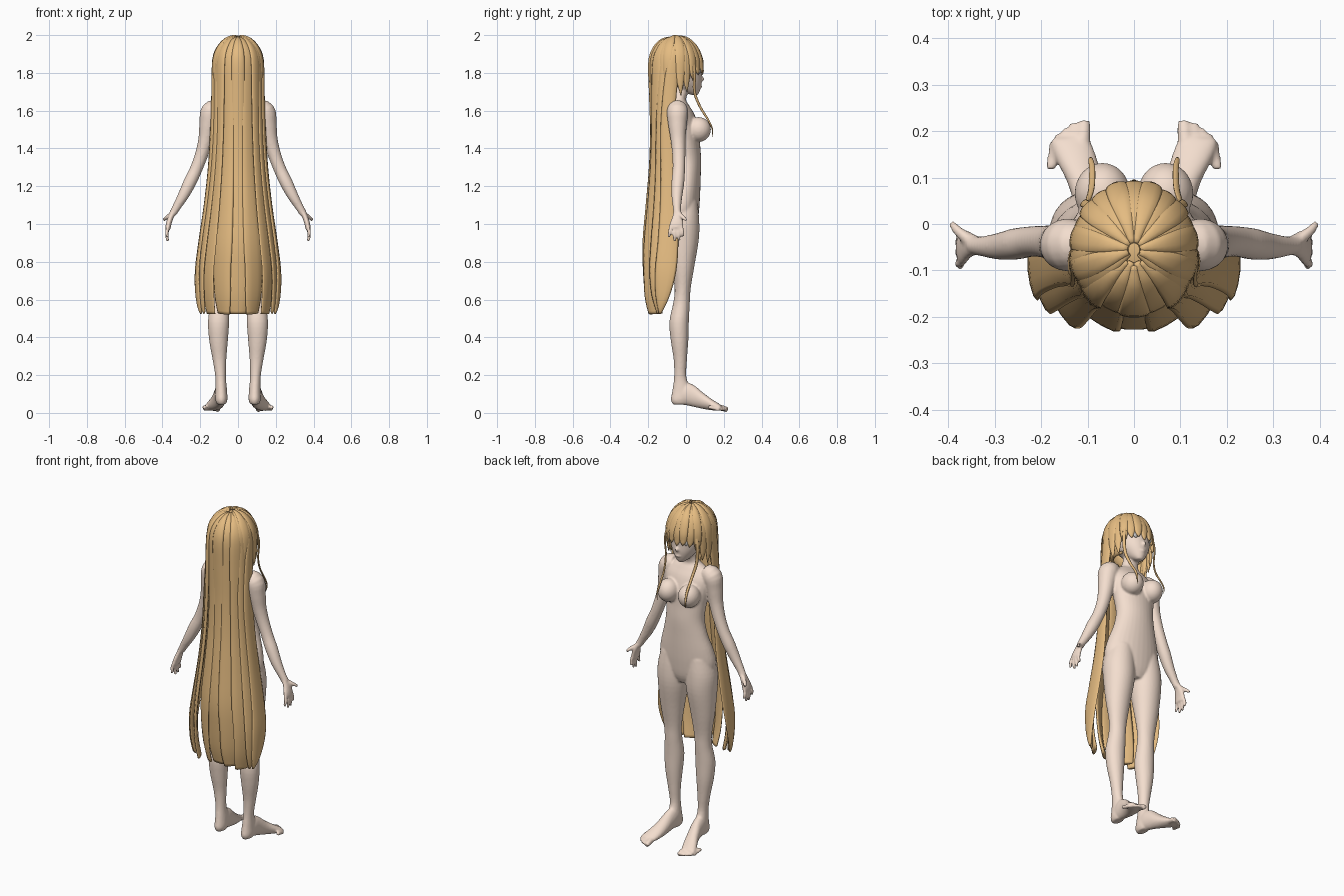
import bpy, bmesh, math
from mathutils import Vector as V, Matrix

def mat(name, col):
    m = bpy.data.materials.new(name)
    m.diffuse_color = (*col, 1)
    return m

SKIN = mat("skin", (0.90, 0.73, 0.62))
HAIR = mat("hair", (0.78, 0.50, 0.22))
EYE = mat("eye_white", (0.85, 0.85, 0.85))
IRIS = mat("iris", (0.45, 0.36, 0.28))

def spline(rows, n=4):
    """Catmull-Rom through rows of numbers."""
    out, k = [], len(rows)
    for i in range(k - 1):
        a, b, c, d = rows[max(i - 1, 0)], rows[i], rows[i + 1], rows[min(i + 2, k - 1)]
        for j in range(n):
            t = j / n
            out.append([0.5 * (2 * q + (r - p) * t + (2 * p - 5 * q + 4 * r - s) * t * t
                        + (3 * q - p - 3 * r + s) * t ** 3) for p, q, r, s in zip(a, b, c, d)])
    return out + [list(rows[-1])]

def loft(bm, rings, seg=24):
    """Closed skin over rings (centre, u axis, v axis)."""
    prev = None
    for i, (c, u, v) in enumerate(rings):
        ring = [bm.verts.new(c + u * math.cos(a) + v * math.sin(a))
                for a in (2 * math.pi * k / seg for k in range(seg))]
        if prev:
            for k in range(seg):
                bm.faces.new((prev[k], prev[(k + 1) % seg], ring[(k + 1) % seg], ring[k]))
        if i in (0, len(rings) - 1):
            bm.faces.new(ring)
        prev = ring

def stack(bm, rows, seg=32):
    """Horizontal rings: x centre, z, x radius, back y, front y."""
    loft(bm, [(V((x, (b + f) / 2, z)), V((rx, 0, 0)), V((0, (f - b) / 2, 0)))
              for x, z, rx, b, f in spline(rows)], seg)

def tube(bm, rows, seg=16):
    """Round limb: x, y, z, radius."""
    p = spline(rows)
    rings = []
    for i, q in enumerate(p):
        t = V(p[min(i + 1, len(p) - 1)][:3]) - V(p[max(i - 1, 0)][:3])
        u = t.cross(V((0.02, 1, 0.01))).normalized()
        rings.append((V(q[:3]), u * q[3], t.cross(u).normalized() * q[3]))
    loft(bm, rings, seg)

def ball(bm, c, r):
    bmesh.ops.create_uvsphere(bm, u_segments=28, v_segments=18, radius=1,
                              matrix=Matrix.Translation(c) @ Matrix.Diagonal((*r, 1)))

def finish(bm, name, m):
    bmesh.ops.recalc_face_normals(bm, faces=bm.faces)
    me = bpy.data.meshes.new(name)
    bm.to_mesh(me)
    bm.free()
    for p in me.polygons:
        p.use_smooth = True
    me.materials.append(m)
    ob = bpy.data.objects.new(name, me)
    bpy.context.collection.objects.link(ob)
    return ob

# ---- body: overlapping forms fused by a voxel remesh ----
bm = bmesh.new()
# torso and neck
stack(bm, [(0, .95, .07, -.06, .04), (0, 1.0, .15, -.10, .06), (0, 1.08, .175, -.115, .07),
           (0, 1.16, .163, -.10, .075), (0, 1.25, .135, -.075, .078), (0, 1.34, .117, -.07, .08),
           (0, 1.42, .123, -.08, .075), (0, 1.50, .135, -.095, .07), (0, 1.58, .14, -.10, .045),
           (0, 1.63, .105, -.09, .015), (0, 1.66, .058, -.08, 0), (0, 1.71, .042, -.07, .015),
           (0, 1.78, .042, -.07, .02)])
# head and nose
stack(bm, [(0, 1.682, .016, .035, .062), (0, 1.705, .042, -.03, .074), (0, 1.75, .075, -.09, .083),
           (0, 1.80, .095, -.12, .084), (0, 1.86, .105, -.14, .087), (0, 1.92, .09, -.13, .07),
           (0, 1.96, .05, -.09, .03)])
ball(bm, (0, .084, 1.768), (.009, .016, .012))
ball(bm, (0, .079, 1.727), (.018, .006, .006))
for s in (-1, 1):
    ball(bm, (s * .068, .066, 1.50), (.06, .066, .066))           # chest
    ball(bm, (s * .10, -.05, 1.81), (.012, .022, .035))           # ear
    ball(bm, (s * .08, -.06, 1.03), (.085, .07, .09))             # seat
    # leg
    stack(bm, [(s * .085, 1.12, .07, -.08, .06), (s * .092, 1.02, .088, -.105, .07),
               (s * .094, .92, .086, -.10, .068), (s * .10, .78, .07, -.078, .045),
               (s * .10, .66, .053, -.06, .025), (s * .10, .58, .049, -.068, .02),
               (s * .103, .48, .056, -.088, .015), (s * .103, .38, .049, -.08, .012),
               (s * .098, .28, .036, -.065, .005), (s * .092, .19, .028, -.063, .002),
               (s * .089, .12, .031, -.072, .025), (s * .088, .07, .032, -.08, .02),
               (s * .088, .045, .022, -.07, .01)])
    # foot: x, y, z centre, half width, half height
    foot = [(.088, -.06, .07, .026, .028), (.09, -.01, .10, .033, .058), (.095, .04, .09, .034, .058),
            (.106, .09, .064, .038, .043), (.122, .135, .044, .044, .030), (.134, .17, .032, .044, .02),
            (.138, .185, .027, .038, .014)]
    loft(bm, [(V((s * x, y, z)), V((w, 0, 0)), V((0, 0, h))) for x, y, z, w, h in spline(foot)])
    # toes
    for x, y, r in ((.108, .213, .017), (.13, .208, .012), (.147, .198, .011),
                    (.162, .185, .011), (.175, .168, .011)):
        tube(bm, [(s * (x + .004), y - .05, .032, r), (s * x, y - .01, .022, r * .9), (s * x, y + .008, .016, r * .75)], 12)
    # arm
    tube(bm, [(s * .10, -.045, 1.61, .045), (s * .14, -.045, 1.595, .057), (s * .155, -.045, 1.53, .050),
              (s * .17, -.042, 1.45, .040), (s * .192, -.038, 1.37, .035), (s * .222, -.038, 1.29, .033),
              (s * .255, -.043, 1.22, .034), (s * .29, -.048, 1.15, .029), (s * .325, -.048, 1.09, .022),
              (s * .345, -.046, 1.055, .020)], 20)
    # palm, thumb and fingers
    palm = [(.340, -.046, 1.07, .02), (.356, -.045, 1.035, .029), (.367, -.05, 1.0, .037), (.371, -.053, .975, .034)]
    loft(bm, [(V((s * x, y, z)), V((.014, 0, .005 * s)), V((0, w, 0))) for x, y, z, w in spline(palm)])
    tube(bm, [(s * .355, -.035, 1.05, .013), (s * .378, -.016, 1.035, .011), (s * .394, .002, 1.02, .008)], 12)
    for y0, y1, z in ((-.024, -.014, .935), (-.043, -.036, .912), (-.062, -.060, .908), (-.080, -.092, .93)):
        tube(bm, [(s * .369, y0, .99, .010), (s * .377, (y0 + y1) / 2, (.98 + z) / 2, .0095),
                  (s * .372, y1, z, .0075)], 12)
body = finish(bm, "body", SKIN)
rm = body.modifiers.new("fuse", 'REMESH')
rm.mode, rm.voxel_size, rm.use_smooth_shade = 'VOXEL', 0.006, True
sm = body.modifiers.new("soften", 'SMOOTH')
sm.factor, sm.iterations = 0.5, 4

# ---- eyes and brows ----
for s, side in ((-1, "left"), (1, "right")):
    for nm, y, r, m in (("eye", .069, (.021, .009, .019), EYE), ("iris", .073, (.011, .007, .016), IRIS)):
        bm = bmesh.new()
        ball(bm, (s * .043, y, 1.815), r)
        finish(bm, f"{side}_{nm}", m)
    bm = bmesh.new()
    tube(bm, [(s * .02, .082, 1.862, .002), (s * .045, .077, 1.868, .003), (s * .07, .06, 1.86, .0015)], 8)
    finish(bm, f"{side}_brow", HAIR)

# ---- hair ----
def lock(bm, rows, thick, cx=(0, -.055, 1.84)):
    """Flat lens-shaped strand: x, y, z, half width; faces away from the head axis."""
    p = spline(rows, 4)
    rings = []
    for i, q in enumerate(p):
        c = V(q[:3])
        t = (V(p[min(i + 1, len(p) - 1)][:3]) - V(p[max(i - 1, 0)][:3])).normalized()
        o = c - V((cx[0], cx[1], min(c.z, cx[2])))
        u = t.cross(o).normalized()
        w = max(q[3], .001)
        rings.append((c, u * w, u.cross(t).normalized() * min(thick, w * .7)))
    loft(bm, rings, 10)

# scalp shell, opened over the face
bm = bmesh.new()
bmesh.ops.create_uvsphere(bm, u_segments=40, v_segments=28, radius=1,
    matrix=Matrix.Translation((0, -.055, 1.84)) @ Matrix.Diagonal((.122, .133, .148, 1)))
bmesh.ops.delete(bm, geom=[v for v in bm.verts if (v.co.y > -.01 and v.co.z < 1.885) or v.co.z < 1.72],
                 context='VERTS')
cap = finish(bm, "scalp_hair", HAIR)
cap.modifiers.new("thickness", 'SOLIDIFY').thickness = 0.008

def dome(az, pol, k=1.0):
    a, p = math.radians(az), math.radians(pol)
    return V((.127 * k * math.sin(a) * math.sin(p), -.055 + .14 * k * math.cos(a) * math.sin(p),
              1.84 + .153 * k * math.cos(p)))

def head_lock(bm, az, tip, w, k=1.0):
    rows = [(*dome(az, q, k), w * f) for q, f in ((6, .25), (28, .7), (52, 1), (78, 1))]
    e = dome(az, 90, k)
    rows.append((e.x * 1.0, e.y, (1.83 + tip) / 2 + .01, w * .75))
    rows.append((e.x * .96, e.y + .003, tip, .002))
    lock(bm, rows, .009)

# fringe
bm = bmesh.new()
for i, (az, tip) in enumerate(((0, 1.79), (17, 1.80), (34, 1.79), (51, 1.76))):
    for s in ((1, -1) if az else (1,)):
        head_lock(bm, s * az, tip, .025, 1.0 + .02 * (i % 2))
finish(bm, "fringe", HAIR)

# side strands and thin forelocks
bm = bmesh.new()
for s in (-1, 1):
    for i, (az, tip) in enumerate(((66, 1.70), (80, 1.68), (94, 1.67), (108, 1.69), (122, 1.66))):
        head_lock(bm, s * az, tip, .028, 1.0 + .03 * (i % 2))
    lock(bm, [(s * .085, .035, 1.90, .008), (s * .108, .045, 1.80, .010), (s * .102, .045, 1.70, .009),
              (s * .092, .075, 1.62, .008), (s * .09, .118, 1.55, .007), (s * .094, .140, 1.50, .005),
              (s * .093, .138, 1.46, .001)], .005)
finish(bm, "side_hair", HAIR)

# long back hair: z, half width, back y, side y
SHAPE = [(1.988, .025, -.09, -.06), (1.965, .072, -.135, -.055), (1.92, .112, -.172, -.055),
         (1.85, .130, -.190, -.065), (1.70, .134, -.186, -.085), (1.50, .140, -.180, -.098),
         (1.30, .152, -.186, -.093), (1.10, .174, -.203, -.09), (.90, .203, -.217, -.095),
         (.75, .220, -.208, -.108), (.62, .216, -.193, -.125), (.525, .200, -.172, -.138)]

def back_lock(bm, t, blunt, width, off=0.0):
    a = t * math.pi / 2
    rows = []
    for i, (z, hx, yb, ys) in enumerate(SHAPE):
        w = hx * width * (1, 1, 1, 1, 1, 1, 1, 1, 1, .95, .6 + .35 * blunt, blunt * .8)[i]
        rows.append(((hx - off - .004) * math.sin(a), ys + (yb + off - ys) * math.cos(a), z, w))
    lock(bm, rows, .011, (0, -.08, 1.84))

bm = bmesh.new()
for t in (-1, -.78, -.52, -.26, 0, .26, .52, .78, 1):
    back_lock(bm, t, (1.0 if abs(t) < .7 else .15), .27, .006 * (round(abs(t) * 4) % 2))
finish(bm, "back_hair", HAIR)
